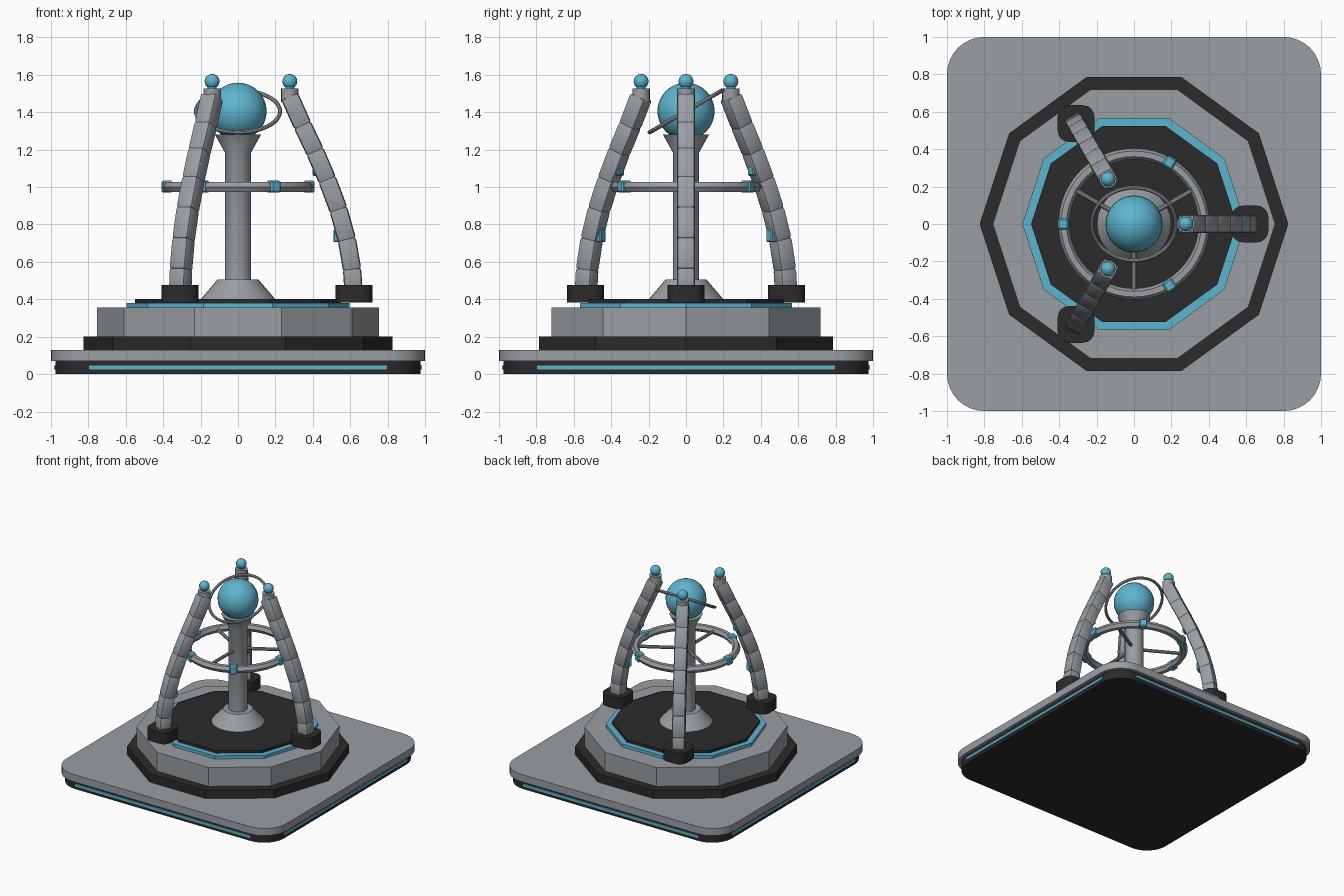
import bpy, bmesh
from math import radians, cos, sin, pi
from mathutils import Vector, Matrix

cube = bpy.data.objects.get("Cube")
if cube:
    bpy.data.objects.remove(cube)


def material(name, rgb):
    m = bpy.data.materials.new(name)
    m.use_nodes = True
    m.diffuse_color = (*rgb, 1)
    m.node_tree.nodes["Principled BSDF"].inputs["Base Color"].default_value = (*rgb, 1)
    return m


GREY = material("steel grey", (0.32, 0.345, 0.37))
BLACK = material("charcoal black", (0.024, 0.024, 0.024))
BLUE = material("glow blue", (0.11, 0.46, 0.62))


def finish(name, bm, mat, matrix=None, smooth=True):
    bmesh.ops.recalc_face_normals(bm, faces=bm.faces)
    mesh = bpy.data.meshes.new(name)
    bm.to_mesh(mesh)
    bm.free()
    mesh.materials.append(mat)
    ob = bpy.data.objects.new(name, mesh)
    bpy.context.collection.objects.link(ob)
    if matrix:
        ob.matrix_world = matrix
    if smooth:
        bpy.ops.object.select_all(action='DESELECT')
        ob.select_set(True)
        bpy.context.view_layer.objects.active = ob
        bpy.ops.object.shade_smooth_by_angle(angle=radians(35))
    return ob


def lathe(name, profile, sides, mat, at=(0, 0, 0), smooth=True):
    """Stack of (radius, height) rings, capped at both ends."""
    bm = bmesh.new()
    rings = [[bm.verts.new((r * cos(2 * pi * i / sides), r * sin(2 * pi * i / sides), z))
              for i in range(sides)] for r, z in profile]
    for a, b in zip(rings, rings[1:]):
        for i in range(sides):
            j = (i + 1) % sides
            bm.faces.new((a[i], a[j], b[j], b[i]))
    bm.faces.new(rings[0])
    bm.faces.new(rings[-1])
    return finish(name, bm, mat, Matrix.Translation(at), smooth)


def box(name, size, mat, matrix, bevel=0, segments=1):
    bm = bmesh.new()
    bmesh.ops.create_cube(bm, size=1, matrix=Matrix.Diagonal((*size, 1)))
    if bevel:
        bmesh.ops.bevel(bm, geom=bm.edges[:], offset=bevel, segments=segments,
                        profile=0.5, affect='EDGES')
    return finish(name, bm, mat, matrix)


def rounded_slab(name, half, radius, z0, z1, mat, at=(0, 0), steps=8):
    """Square with rounded corners, extruded upwards."""
    bm = bmesh.new()
    c = half - radius
    verts = []
    for q, (sx, sy) in enumerate(((1, 1), (-1, 1), (-1, -1), (1, -1))):
        for k in range(steps + 1):
            a = (q + k / steps) * pi / 2
            verts.append(bm.verts.new((sx * c + radius * cos(a), sy * c + radius * sin(a), z0)))
    face = bm.faces.new(verts)
    top = bmesh.ops.extrude_face_region(bm, geom=[face])["geom"]
    bmesh.ops.translate(bm, vec=(0, 0, z1 - z0),
                        verts=[v for v in top if isinstance(v, bmesh.types.BMVert)])
    return finish(name, bm, mat, Matrix.Translation((*at, 0)))


def torus(name, major, minor, sides, mat, matrix):
    bm = bmesh.new()
    n = 48
    spin = [Matrix.Rotation(2 * pi * i / n, 3, 'Z') for i in range(n)]
    section = [Vector((major + minor * cos(2 * pi * k / sides), 0, minor * sin(2 * pi * k / sides)))
               for k in range(sides)]
    rings = [[bm.verts.new(s @ p) for p in section] for s in spin]
    for i in range(n):
        a, b = rings[i], rings[(i + 1) % n]
        for k in range(sides):
            m = (k + 1) % sides
            bm.faces.new((a[k], b[k], b[m], a[m]))
    return finish(name, bm, mat, matrix)


def ball(name, radius, u, v, mat, at):
    bm = bmesh.new()
    bmesh.ops.create_uvsphere(bm, u_segments=u, v_segments=v, radius=radius)
    return finish(name, bm, mat, Matrix.Translation(at))


def around(deg):
    return Matrix.Rotation(radians(deg), 4, 'Z')


# Square base with light strips
rounded_slab("base_underside", 0.975, 0.18, 0, 0.075, BLACK)
rounded_slab("base_plate", 1.0, 0.2, 0.07, 0.13, GREY)
for i in range(4):
    box("base_light_strip", (0.016, 1.6, 0.022), BLUE,
        around(90 * i) @ Matrix.Translation((0.975, 0, 0.036)))

# Ten-sided stepped pedestal
for name, r, z0, z1, mat in (("pedestal_foot", 0.825, 0.13, 0.2, BLACK),
                             ("pedestal_body", 0.755, 0.2, 0.355, GREY),
                             ("pedestal_light", 0.597, 0.355, 0.38, BLUE),
                             ("pedestal_top", 0.55, 0.38, 0.402, BLACK)):
    lathe(name, ((r, z0), (r, z1)), 10, mat, smooth=False)

# Central column, orb and tilted ring
lathe("column", ((0.2, 0.4), (0.11, 0.505), (0.07, 0.505), (0.07, 1.185), (0.123, 1.28)), 24, GREY)
ball("orb", 0.153, 24, 16, BLUE, (0, 0, 1.405))
torus("orb_ring", 0.225, 0.011, 8, GREY,
      Matrix.Translation((0, 0, 1.405)) @ Matrix.Rotation(radians(30), 4, 'X'))

# Horizontal ring with spokes and light blocks
torus("support_ring", 0.375, 0.03, 6, GREY, Matrix.Translation((0, 0, 1.0)))
for i in range(3):
    bm = bmesh.new()
    bmesh.ops.create_cone(bm, cap_ends=True, segments=10, radius1=0.013, radius2=0.013, depth=0.32)
    finish("ring_spoke", bm, GREY, around(30 + 120 * i) @ Matrix.Translation((0.21, 0, 1.0))
           @ Matrix.Rotation(pi / 2, 4, 'Y'))
for i in range(6):
    box("ring_light_block", (0.06, 0.06, 0.064), BLUE,
        around(60 * i) @ Matrix.Translation((0.38, 0, 1.002)), 0.008)

# Three curved arms: (distance from centre, height) at the joints
joints = [Vector((r, 0, z)) for r, z in (
    (0.617, 0.45), (0.61, 0.56), (0.582, 0.72), (0.537, 0.88), (0.477, 1.04),
    (0.412, 1.19), (0.345, 1.33), (0.278, 1.48))]
for deg in (0, 120, 240):
    turn = around(deg)
    foot = turn @ Vector((0.62, 0, 0))
    rounded_slab("arm_foot", 0.098, 0.06, 0.383, 0.476, BLACK, foot.xy, 4)
    for a, b in zip(joints, joints[1:]):
        d = b - a
        pose = Matrix.Translation((a + b) / 2) @ d.to_track_quat('Z', 'Y').to_matrix().to_4x4()
        box("arm_segment", (0.098, 0.098, d.length + 0.012), GREY, turn @ pose, 0.017, 2)
    for r, z in ((0.54, 0.74), (0.427, 1.095)):
        box("arm_light_block", (0.06, 0.06, 0.07), BLUE, turn @ Matrix.Translation((r, 0, z)), 0.006)
    tip = turn @ Vector((0.277, 0, 0))
    lathe("arm_cap", ((0.047, 1.455), (0.047, 1.528)), 16, GREY, tip)
    lathe("arm_tip_neck", ((0.024, 1.52), (0.024, 1.55)), 12, BLUE, tip)
    ball("arm_tip_light", 0.04, 12, 8, BLUE, tip + Vector((0, 0, 1.565)))
